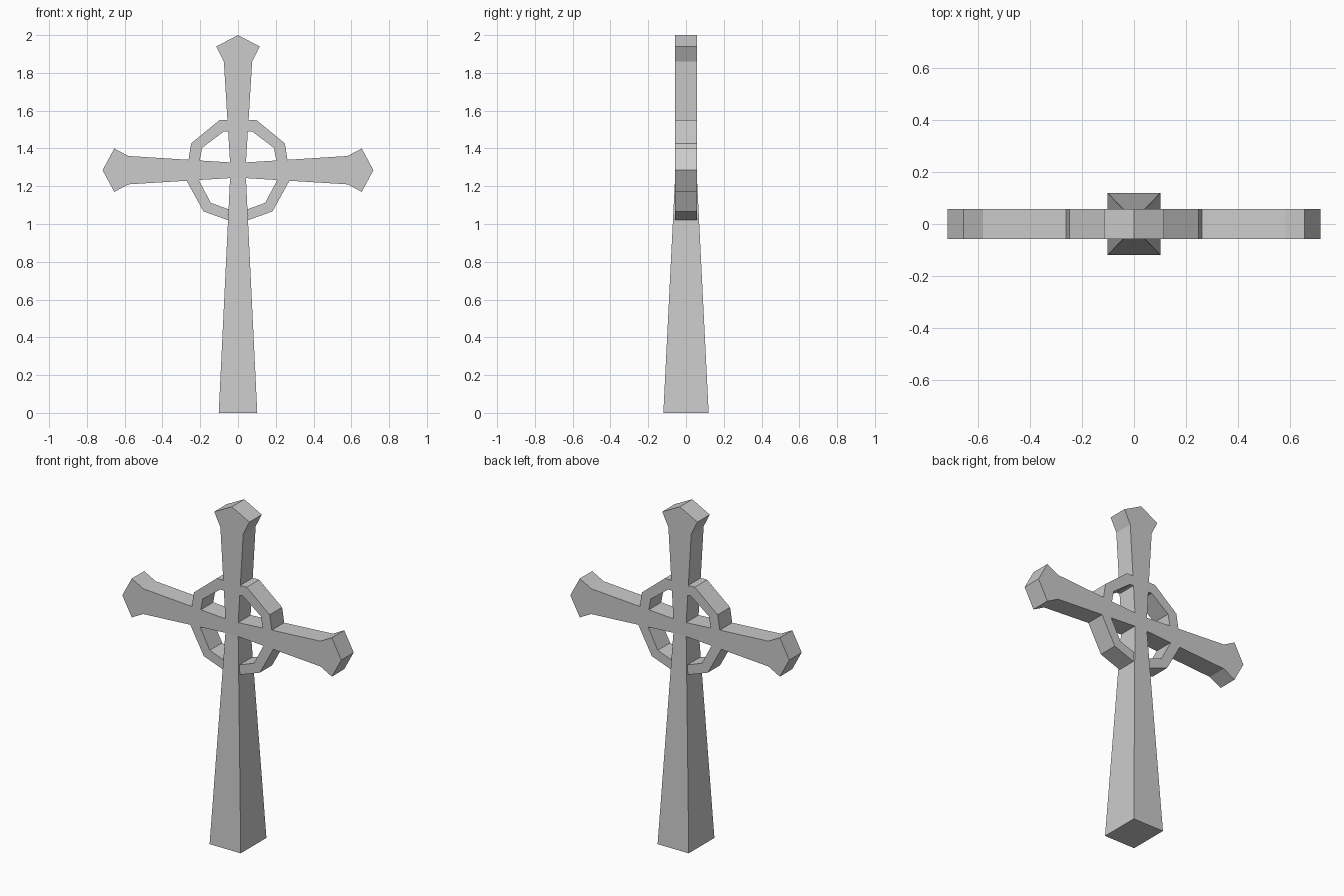
import bpy, bmesh

if "Cube" in bpy.data.objects:
    bpy.data.objects.remove(bpy.data.objects["Cube"])

D = 0.058  # half thickness of the head and ring


def finish(name, bm):
    bmesh.ops.recalc_face_normals(bm, faces=bm.faces[:])
    mesh = bpy.data.meshes.new(name)
    bm.to_mesh(mesh)
    bm.free()
    obj = bpy.data.objects.new(name, mesh)
    bpy.context.collection.objects.link(obj)
    return obj


# cross body: right half of the head outline, mirrored and given thickness
half = [(0.042, 1.243), (0.58, 1.21), (0.655, 1.17), (0.717, 1.285),
        (0.655, 1.40), (0.58, 1.36), (0.042, 1.326), (0.075, 1.86), (0.115, 1.94)]
outline = half + [(0, 2.0)] + [(-x, z) for x, z in reversed(half)]
bm = bmesh.new()
front = [bm.verts.new((x, -D, z)) for x, z in outline]
back = [bm.verts.new((x, D, z)) for x, z in outline]
bm.faces.new(front)
bm.faces.new(back[::-1])
n = len(outline)
for i in range(n - 1):
    j = i + 1
    bm.faces.new((front[i], front[j], back[j], back[i]))

# tapered shaft continuing down from the crossing
top = [front[0], back[0], back[-1], front[-1]]
foot = [bm.verts.new((x, y, 0)) for x, y in
        ((0.102, -0.12), (0.102, 0.12), (-0.102, 0.12), (-0.102, -0.12))]
for i in range(4):
    j = (i + 1) % 4
    bm.faces.new((top[i], top[j], foot[j], foot[i]))
bm.faces.new(foot)
finish("cross_body", bm)


# ring segments: open-ended bands between the arms, mirrored to the left
def ring_segment(name, outer, inner):
    bm = bmesh.new()
    loops = []
    for o, i in zip(outer, inner):
        loops.append([bm.verts.new((p[0], y, p[1])) for p, y in
                      ((o, -D), (o, D), (i, D), (i, -D))])
    for a, b in zip(loops, loops[1:]):
        for k in range(4):
            m = (k + 1) % 4
            bm.faces.new((a[k], a[m], b[m], b[k]))
    obj = finish(name, bm)
    obj.modifiers.new("mirror", 'MIRROR').use_mirror_merge = False


ring_segment("upper_ring",
             [(0.056, 1.55), (0.098, 1.55), (0.248, 1.427), (0.262, 1.340)],
             [(0.052, 1.49), (0.075, 1.49), (0.19, 1.403), (0.203, 1.336)])
ring_segment("lower_ring",
             [(0.053, 1.02), (0.183, 1.067), (0.272, 1.229)],
             [(0.050, 1.078), (0.144, 1.112), (0.208, 1.233)])
